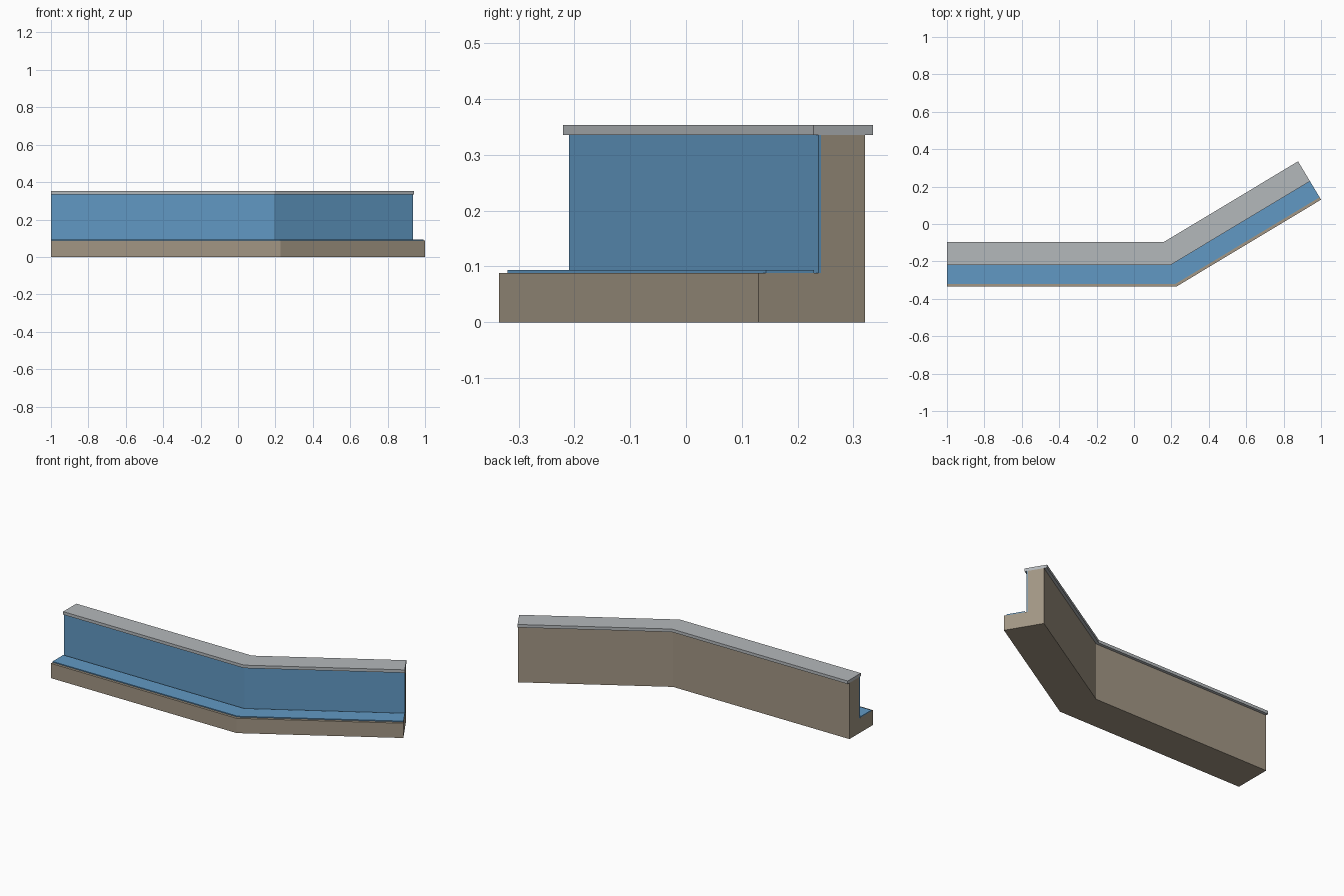
import bpy, bmesh, math

if "Cube" in bpy.data.objects:
    bpy.data.objects.remove(bpy.data.objects["Cube"])

TURN = math.radians(31)      # bend of the bench in plan
FRONT = -0.335               # y of the front edge on the straight leg
CORNER_X = 0.226             # x of the bend on the front edge
LENGTH = 0.903               # length of the angled leg


def srgb(*c):
    return tuple((v / 255 / 12.92) if v < 10 else ((v / 255 + 0.055) / 1.055) ** 2.4 for v in c) + (1.0,)


def material(name, *c):
    m = bpy.data.materials.new(name)
    m.diffuse_color = srgb(*c)
    m.use_nodes = True
    m.node_tree.nodes["Principled BSDF"].inputs["Base Color"].default_value = m.diffuse_color
    return m


def plan(d):
    """Three plan points of the path, set back d from the front edge, mitred at the bend."""
    s, c = math.sin(TURN), math.cos(TURN)
    return [(-1.0, FRONT + d),
            (CORNER_X - d * math.tan(TURN / 2), FRONT + d),
            (CORNER_X + LENGTH * c - d * s, FRONT + LENGTH * s + d * c)]


def sweep(name, profile, mat):
    """Sweep a closed (depth, height) profile along the bent path."""
    bm = bmesh.new()
    rows = [[bm.verts.new((x, y, z)) for x, y in plan(d)] for d, z in profile]
    n = len(rows)
    for i in range(n):
        a, b = rows[i], rows[(i + 1) % n]
        for k in range(2):
            bm.faces.new((a[k], a[k + 1], b[k + 1], b[k]))
    for k in (0, 2):
        bm.faces.new([r[k] for r in rows])
    bmesh.ops.recalc_face_normals(bm, faces=bm.faces)
    mesh = bpy.data.meshes.new(name)
    bm.to_mesh(mesh)
    bm.free()
    mesh.materials.append(mat)
    ob = bpy.data.objects.new(name, mesh)
    bpy.context.collection.objects.link(ob)
    return ob


def box(d0, d1, z0, z1):
    return [(d0, z0), (d1, z0), (d1, z1), (d0, z1)]


stone = material("warm stone", 162, 150, 132)
blue = material("blue upholstery", 97, 153, 196)
grey = material("light grey", 180, 184, 187)

# L-shaped plinth and back wall in one section
sweep("bench_body", [(0, 0), (0.222, 0), (0.222, 0.335), (0.130, 0.335),
                     (0.130, 0.088), (0, 0.088)], stone)
# Thin seat and backrest pads
sweep("seat_pad", box(0.015, 0.116, 0.087, 0.094), blue)
sweep("backrest_pad", box(0.125, 0.131, 0.088, 0.335), blue)
# Overhanging cap along the top of the wall
sweep("top_cap", box(0.115, 0.239, 0.335, 0.353), grey)
